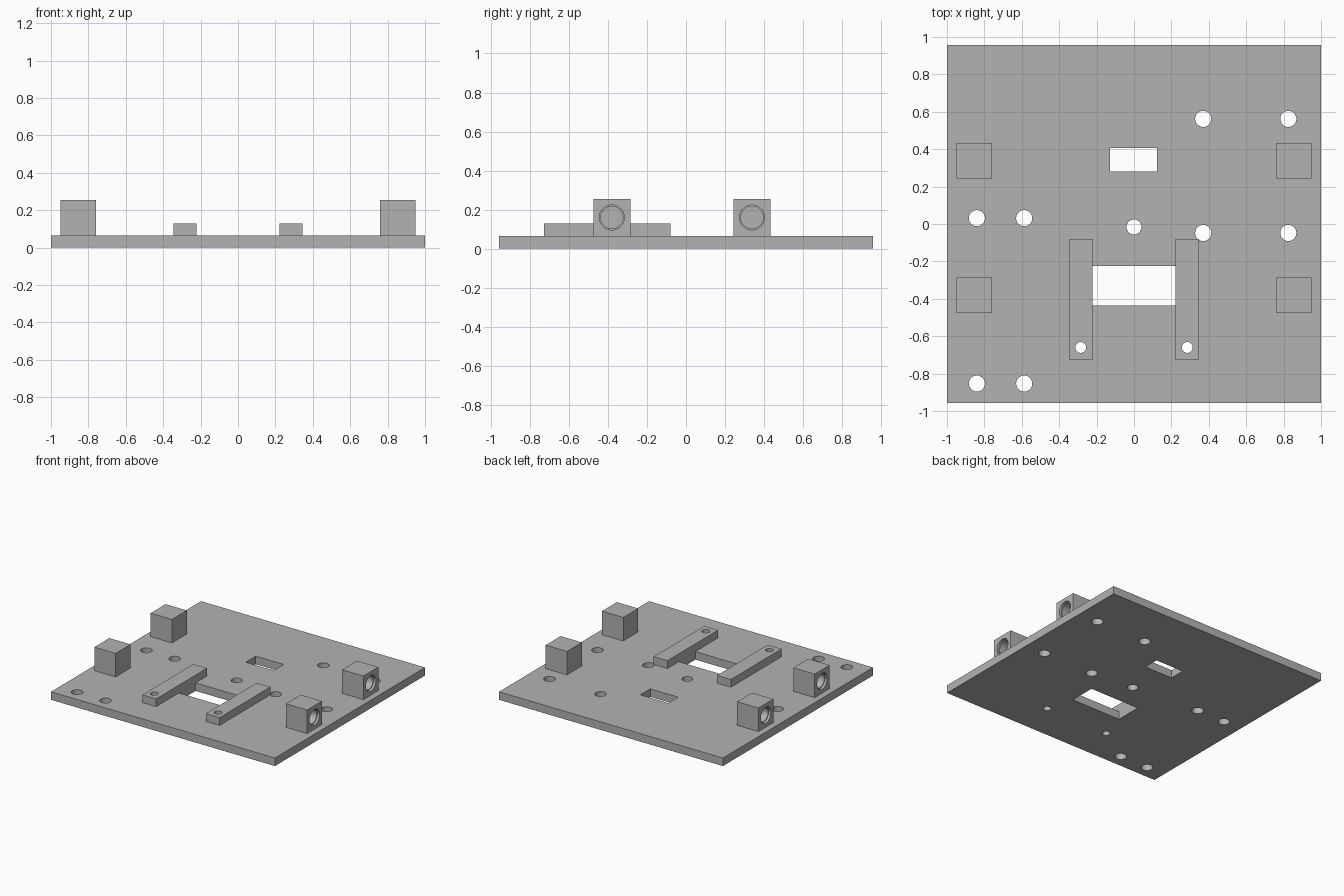
import bpy
import math
from mathutils import Matrix, Vector

if "Cube" in bpy.data.objects:
    bpy.data.objects.remove(bpy.data.objects["Cube"], do_unlink=True)

grey = bpy.data.materials.new("plain grey")
grey.use_nodes = True
color = (0.45, 0.45, 0.45, 1)
grey.diffuse_color = color
grey.node_tree.nodes["Principled BSDF"].inputs["Base Color"].default_value = color

PLATE_TOP = 0.065


def box(name, low, high):
    low, high = Vector(low), Vector(high)
    bpy.ops.mesh.primitive_cube_add(size=1)
    ob = bpy.context.object
    ob.name = name
    ob.data.transform(Matrix.Translation((low + high) / 2) @ Matrix.Diagonal((*(high - low), 1)))
    ob.data.materials.append(grey)
    return ob


def rod(name, center, radius, length, along_x=False):
    bpy.ops.mesh.primitive_cylinder_add(vertices=48, radius=radius, depth=length)
    ob = bpy.context.object
    ob.name = name
    turn = Matrix.Rotation(math.pi / 2, 4, "Y") if along_x else Matrix()
    ob.data.transform(Matrix.Translation(center) @ turn)
    ob.data.materials.append(grey)
    return ob


def cut(target, cutters):
    """Subtract the cutters, bake the result and remove the cutters."""
    bpy.ops.object.select_all(action="DESELECT")
    bpy.context.view_layer.objects.active = target
    target.select_set(True)
    for c in cutters:
        c.hide_render = True
        mod = target.modifiers.new("hole", "BOOLEAN")
        mod.operation = "DIFFERENCE"
        mod.solver = "EXACT"
        mod.object = c
        bpy.ops.object.modifier_apply(modifier=mod.name)
        bpy.data.objects.remove(c, do_unlink=True)
    bpy.ops.object.shade_smooth_by_angle(angle=math.radians(30))


# Base plate with two windows and round mounting holes
plate = box("base_plate", (-1, -0.957, 0), (1, 0.957, PLATE_TOP))
cutters = [
    box("large_window", (-0.222, -0.437, -1), (0.222, -0.224, 1)),
    box("small_window", (-0.127, 0.28, -1), (0.123, 0.407, 1)),
    rod("center_hole", (0, -0.016, 0), 0.04, 1),
]
for xs, ys in (((-0.84, -0.587), (0.031, -0.853)), ((0.37, 0.825), (0.562, -0.048))):
    cutters += [rod("mount_hole", (x, y, 0), 0.043, 1) for x in xs for y in ys]
cutters += [rod("screw_hole", (s * 0.285, -0.66, 0), 0.029, 1) for s in (-1, 1)]
cut(plate, cutters)

for side, s in (("left", 1), ("right", -1)):
    # Raised rails beside the large window
    x0, x1 = sorted((s * 0.222, s * 0.345))
    rail = box(side + "_rail", (x0, -0.727, PLATE_TOP), (x1, -0.08, 0.128))
    cut(rail, [rod("screw_hole", (s * 0.285, -0.66, 0), 0.029, 1)])

    # Corner blocks with stepped blind sockets facing outwards
    for end, y in (("front", -0.38), ("back", 0.338)):
        x0, x1 = sorted((s * 0.76, s * 0.95))
        block = box(f"{end}_{side}_block", (x0, y - 0.095, PLATE_TOP), (x1, y + 0.095, 0.255))
        cut(block, [
            rod("socket_mouth", (s * 0.95, y, 0.16), 0.064, 0.04, True),
            rod("socket_bore", (s * 0.95, y, 0.16), 0.057, 0.28, True),
        ])
